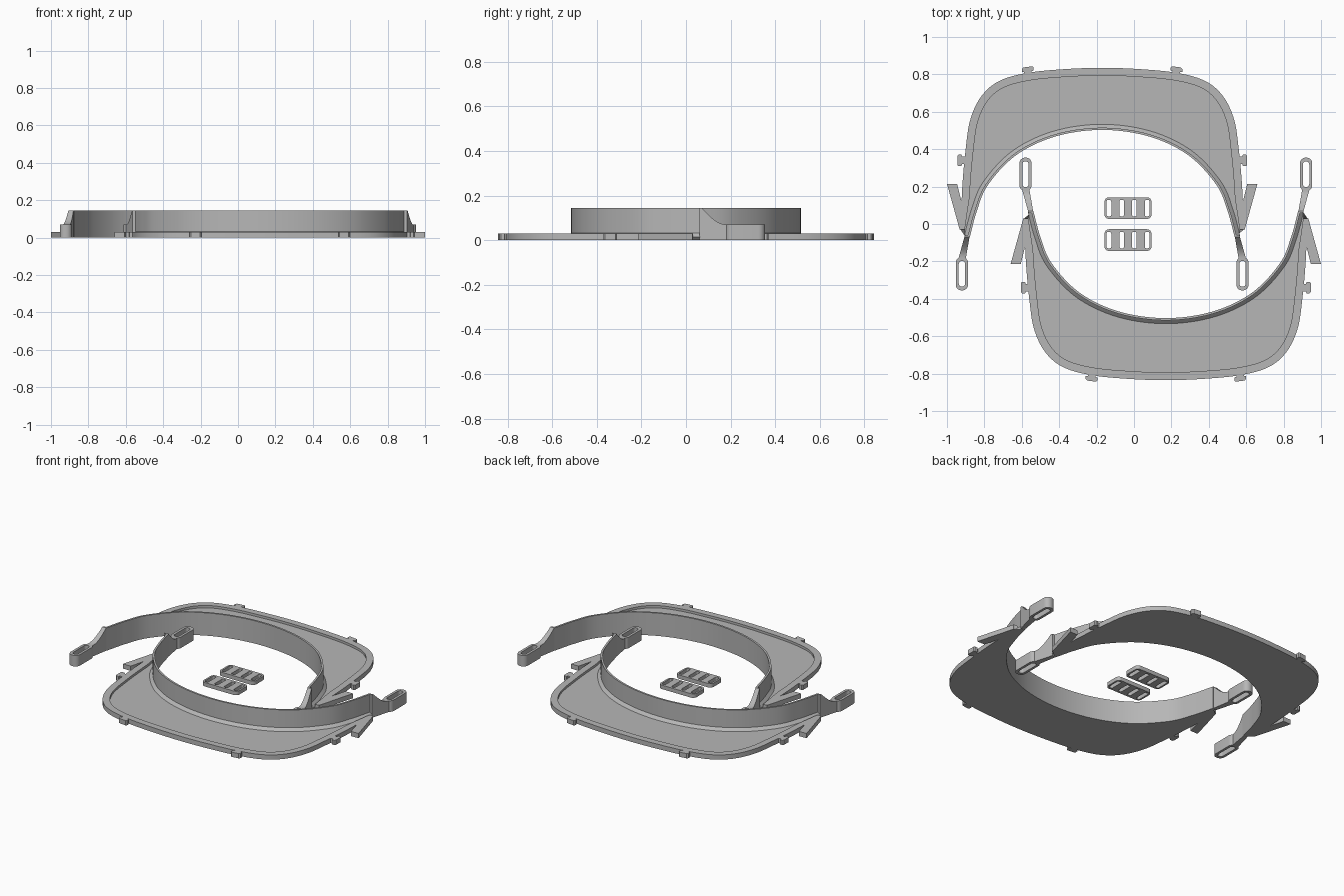
import bpy, bmesh, math
from mathutils import Vector

if "Cube" in bpy.data.objects:
    bpy.data.objects.remove(bpy.data.objects["Cube"])

CX = -0.17          # symmetry line of the back half
grey = bpy.data.materials.new("plain grey")
grey.diffuse_color = (0.47, 0.47, 0.47, 1)
grey.use_nodes = True
grey.node_tree.nodes["Principled BSDF"].inputs["Base Color"].default_value = grey.diffuse_color


def finish(obj):
    obj.data.materials.clear()
    obj.data.materials.append(grey)
    bpy.ops.object.select_all(action='DESELECT')
    obj.select_set(True)
    bpy.context.view_layer.objects.active = obj
    bpy.ops.object.shade_smooth_by_angle(angle=math.radians(30))
    return obj


def sweep(name, rings):
    """Skin a list of closed cross-sections and cap both ends."""
    bm = bmesh.new()
    rows = [[bm.verts.new(p) for p in r] for r in rings]
    n = len(rows[0])
    for a, b in zip(rows, rows[1:]):
        for i in range(n):
            bm.faces.new((a[i], a[(i + 1) % n], b[(i + 1) % n], b[i]))
    bm.faces.new(rows[0])
    bm.faces.new(rows[-1])
    bmesh.ops.recalc_face_normals(bm, faces=bm.faces)
    me = bpy.data.meshes.new(name)
    bm.to_mesh(me)
    bm.free()
    obj = bpy.data.objects.new(name, me)
    bpy.context.collection.objects.link(obj)
    return finish(obj)


def slab(name, outlines, height):
    """Extrude a flat outline with holes from z = 0."""
    cu = bpy.data.curves.new(name, 'CURVE')
    cu.dimensions = '2D'
    cu.fill_mode = 'BOTH'
    cu.extrude = height / 2
    for pts in outlines:
        sp = cu.splines.new('POLY')
        sp.points.add(len(pts) - 1)
        for p, q in zip(sp.points, pts):
            p.co = (q[0], q[1], 0, 1)
        sp.use_cyclic_u = True
    obj = bpy.data.objects.new(name, cu)
    bpy.context.collection.objects.link(obj)
    bpy.ops.object.select_all(action='DESELECT')
    obj.select_set(True)
    bpy.context.view_layer.objects.active = obj
    bpy.ops.object.convert(target='MESH')
    obj = bpy.context.view_layer.objects.active
    for v in obj.data.vertices:
        v.co.z += height / 2
    return finish(obj)


def rounded(cx, cy, w, h, r, seg=6):
    pts = []
    for k, (sx, sy) in enumerate(((1, 1), (-1, 1), (-1, -1), (1, -1))):
        for i in range(seg + 1):
            a = math.pi / 2 * (k + i / seg)
            pts.append((cx + sx * (w / 2 - r) + r * math.cos(a),
                        cy + sy * (h / 2 - r) + r * math.sin(a)))
    return pts


def half_curve(pts, n):
    """Smooth curve from the symmetry line to one end, evenly resampled."""
    P = [Vector(p) for p in pts]
    P = [Vector((-P[1].x, P[1].y))] + P + [2 * P[-1] - P[-2]]
    dense = []
    for a, b, c, d in zip(P, P[1:], P[2:], P[3:]):
        for i in range(30):
            t = i / 30
            dense.append(0.5 * (2 * b + (c - a) * t + (2 * a - 5 * b + 4 * c - d) * t * t
                                + (3 * b - a - 3 * c + d) * t ** 3))
    dense.append(P[-2])
    acc = [0]
    for a, b in zip(dense, dense[1:]):
        acc.append(acc[-1] + (b - a).length)
    out, j = [], 0
    for i in range(n + 1):
        s = acc[-1] * i / n
        while j < len(acc) - 2 and acc[j + 1] < s:
            j += 1
        out.append(dense[j].lerp(dense[j + 1], (s - acc[j]) / (acc[j + 1] - acc[j])))
    return out


def normals(c):
    res = []
    for i in range(len(c)):
        t = c[min(i + 1, len(c) - 1)] - c[max(i - 1, 0)]
        if i == 0:
            t = Vector((1, 0))
        res.append(Vector((-t.y, t.x)).normalized())
    return res


half = []

# Curved tray: raised rim, sunken floor, chamfer and upright band
N = 44
outer = half_curve([(0, .835), (.2, .828), (.40, .808), (.55, .765), (.645, .685),
                    (.705, .56), (.73, .40), (.748, .2), (.757, -.03)], N)
inner = half_curve([(0, .503), (.25, .468), (.46, .368), (.61, .21), (.67, .07),
                    (.708, -.07)], N)
rings = []
for o, no, i, ni in zip(outer, normals(outer), inner, normals(inner)):
    gap = (o - i).length
    rim = o - no * min(.042, gap * .35)
    wall = i + ni * min(.012, gap * .2)
    foot = i + ni * min(.03, gap * .45)
    rings.append([(o, 0), (o, .03), (rim, .03), (rim, .015), (foot, .015),
                  (wall, .032), (wall, .145), (i, .145), (i, 0)])


def place(ring, s):
    return [(CX + s * p.x, p.y, z) for p, z in ring]


half.append(sweep("tray_with_band", [place(r, -1) for r in reversed(rings[1:])]
                  + [place(r, 1) for r in rings]))

for s, side in ((-1, "left"), (1, "right")):
    # Arm sloping down from the band to the strap loop
    arm = []
    for k in range(13):
        t = k / 12
        c = Vector((.721 + .029 * t, -.06 - .13 * t))
        w = .013 + .007 * t
        f = min(1, max(0, (t - .08) / .85))
        top = .145 - .075 * math.sin(f * math.pi / 2)
        arm.append([(CX + s * (c.x + e * w), c.y, z)
                    for e, z in ((-1, 0), (1, 0), (1, top), (-1, top))])
    half.append(sweep(side + "_arm", arm))

    # Strap loop with a long slot
    x = CX + s * .75
    half.append(slab(side + "_strap_loop", [rounded(x, -.266, .066, .178, .031),
                                            rounded(x, -.266, .034, .138, .0165)], .07))

    # Triangular wing
    half.append(slab(side + "_wing", [[(CX + s * u, y) for u, y in
                     ((.745, .03), (.748, .105), (.776, .215), (.83, .215),
                      (.762, -.03), (.745, -.03))]], .03))

    # Locking tabs on the back and side edges
    shape = [(-.02, -.02), (-.02, .012), (-.031, .014), (-.031, .03), (-.024, .037),
             (.024, .037), (.031, .03), (.031, .014), (.02, .012), (.02, -.02)]
    half.append(slab(side + "_back_tab", [[(CX + s * (.397 + a), .803 + b - a * .12)
                                           for a, b in shape]], .03))
    half.append(slab(side + "_side_tab", [[(CX + s * (.738 + b), .34 + a)
                                           for a, b in shape]], .03))

# Front half is the back half turned half a circle
for obj in half:
    twin = obj.copy()
    obj.name = "back_" + obj.name
    twin.name = "front_" + obj.name[5:]
    twin.rotation_euler.z = math.pi
    bpy.context.collection.objects.link(twin)

# Two small slotted buckles
for name, cy in (("back_buckle", .085), ("front_buckle", -.086)):
    slots = [rounded(-.032 + .068 * (k - 1.5), cy, .025, .088, .009) for k in range(4)]
    slab(name, [rounded(-.032, cy, .252, .116, .025)] + slots, .025)
